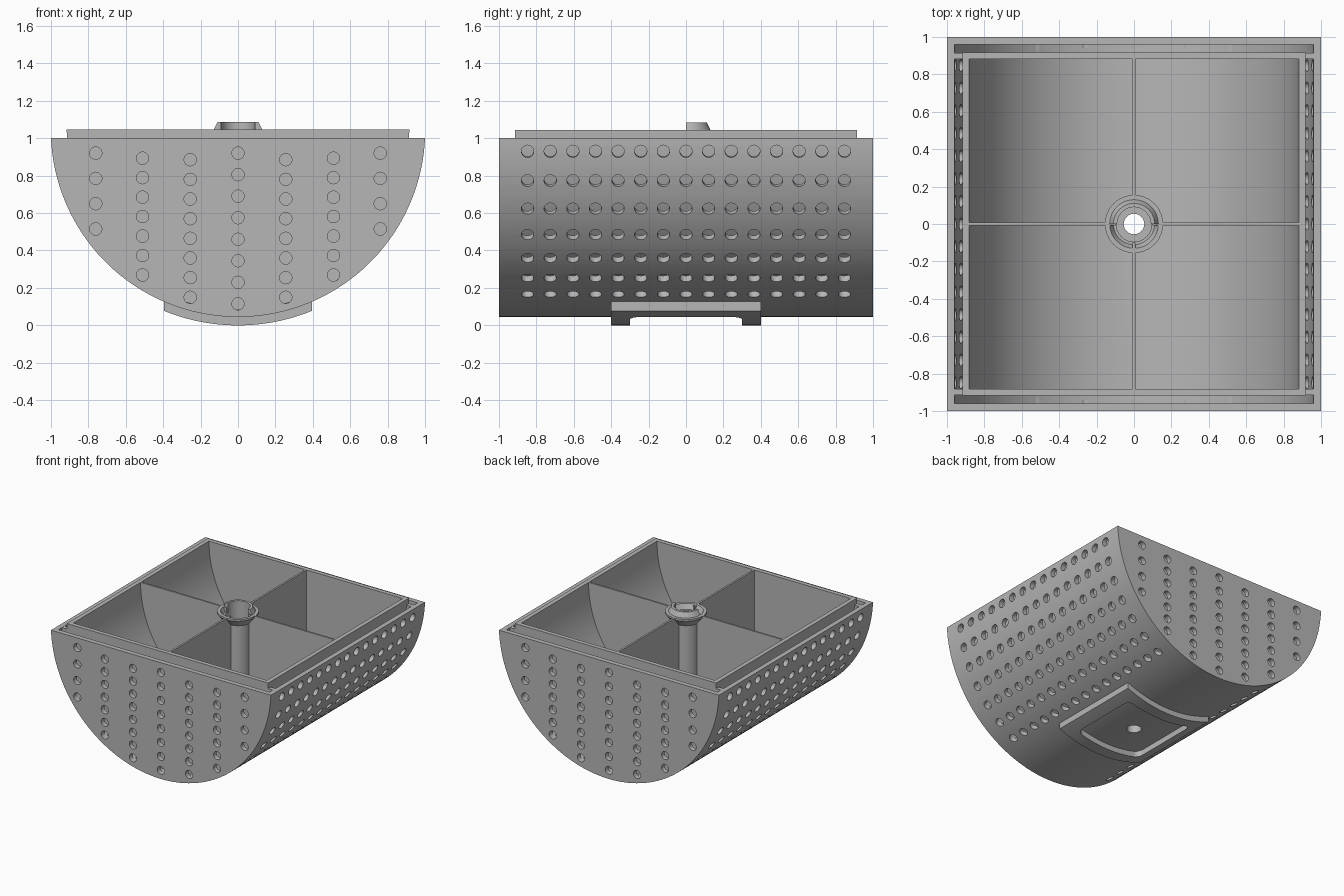
import bpy, bmesh, math
from mathutils import Matrix, Vector

if "Cube" in bpy.data.objects:
    bpy.data.objects.remove(bpy.data.objects["Cube"])

AXIS = 1.045          # height of the trough's centre line, also the lip height
grey = bpy.data.materials.new("plain grey")
grey.use_nodes = True
grey.diffuse_color = (0.47, 0.47, 0.47, 1)
grey.node_tree.nodes["Principled BSDF"].inputs["Base Color"].default_value = grey.diffuse_color


def finish(name, bm):
    bmesh.ops.recalc_face_normals(bm, faces=bm.faces[:])
    mesh = bpy.data.meshes.new(name)
    bm.to_mesh(mesh)
    bm.free()
    mesh.materials.append(grey)
    ob = bpy.data.objects.new(name, mesh)
    bpy.context.collection.objects.link(ob)
    return ob


def activate(ob):
    bpy.ops.object.select_all(action="DESELECT")
    ob.select_set(True)
    bpy.context.view_layer.objects.active = ob


def smooth(ob):
    activate(ob)
    bpy.ops.object.shade_smooth_by_angle(angle=math.radians(25))


def cut(ob, cutter):
    mod = ob.modifiers.new("cut", "BOOLEAN")
    mod.operation, mod.solver, mod.object = "DIFFERENCE", "EXACT", cutter
    activate(ob)
    bpy.ops.object.modifier_apply(modifier=mod.name)


def arc(r, a0, a1, n):
    """Points on the lower half circle, angles measured down from +x."""
    return [(r * math.cos(a), AXIS - r * math.sin(a))
            for a in (a0 + (a1 - a0) * i / n for i in range(n + 1))]


def half_round(r, top, n=72):
    a = math.asin((AXIS - top) / r)
    return arc(r, a, math.pi - a, n)


def prism(name, profile, y0, y1):
    bm = bmesh.new()
    ends = [[bm.verts.new((x, y, z)) for x, z in profile] for y in (y0, y1)]
    for e in ends:
        bm.faces.new(e)
    for i in range(len(profile)):
        j = (i + 1) % len(profile)
        bm.faces.new((ends[0][i], ends[0][j], ends[1][j], ends[1][i]))
    return finish(name, bm)


def trough(name, r_out, r_in, top):
    """Half-round tub with end walls as thick as its shell."""
    bm = bmesh.new()
    corners = []
    for r in (r_out, r_in):
        prof = half_round(r, top)
        a, b = [[bm.verts.new((x, y, z)) for x, z in prof] for y in (-r, r)]
        bm.faces.new(a)
        bm.faces.new(b)
        for i in range(len(prof) - 1):
            bm.faces.new((a[i], a[i + 1], b[i + 1], b[i]))
        corners.append([a[0], b[0], b[-1], a[-1]])
    o, n = corners
    for i in range(4):
        j = (i + 1) % 4
        bm.faces.new((o[i], o[j], n[j], n[i]))
    return finish(name, bm)


def lathe(name, profile, sweep=math.tau, n=48):
    bm = bmesh.new()
    full = sweep == math.tau
    rings = [[bm.verts.new((r * math.cos(a), r * math.sin(a), z)) for r, z in profile]
             for a in (sweep * i / n for i in range(n if full else n + 1))]
    for k in range(n):
        p, q = rings[k], rings[(k + 1) % len(rings)]
        for i in range(len(profile)):
            j = (i + 1) % len(profile)
            bm.faces.new((p[i], p[j], q[j], q[i]))
    if not full:
        bm.faces.new(rings[0])
        bm.faces.new(rings[-1])
    return finish(name, bm)


def peg(bm, centre, direction, r=0.033, depth=0.1, n=18):
    rot = Vector(direction).to_track_quat("Z", "Y").to_matrix().to_4x4()
    bmesh.ops.create_cone(bm, cap_ends=True, segments=n, radius1=r, radius2=r,
                          depth=depth, matrix=Matrix.Translation(centre) @ rot)


# Cutter for the ventilation holes
bm = bmesh.new()
for side in (-1, 1):
    for row in range(7):
        a = math.radians(6.6 + 9.17 * row)
        d = Vector((side * math.cos(a), 0, -math.sin(a)))
        for col in range(15):
            peg(bm, d * 0.99 + Vector((0, (col - 7) * 0.121, AXIS)), d)
    # End holes: column offset, top height, spacing, count
    for x, top, step, count in ((0, .92, .115, 8), (.255, .885, .105, 8),
                                (.51, .893, .104, 7), (.76, .92, .135, 4)):
        for sx in ((-1, 1) if x else (1,)):
            for i in range(count):
                peg(bm, (sx * x, side * 0.99, top - i * step), (0, 1, 0))
holes = finish("hole_cutter", bm)

# Cutter for the central bore
bm = bmesh.new()
peg(bm, (0, 0, 0.1), (0, 0, 1), 0.055, 0.5, 48)
bore = finish("bore_cutter", bm)

# Perforated outer shell and plain inner shell with raised lip
outer = trough("outer_shell", 1.0, 0.96, 1.0)
inner = trough("inner_shell", 0.915, 0.88, AXIS)
cut(outer, holes)
for ob in (outer, inner):
    cut(ob, bore)
    smooth(ob)

# End webs joining the inner shell to the outer shell
for s, label in ((-1, "front"), (1, "back")):
    smooth(prism(label + "_web", half_round(0.97, 0.999), s * 0.8805, s * 0.9145))

# Compartment dividers, stopping at the central column
T = 0.0075
for s, label in ((1, "left"), (-1, "right")):
    curve = arc(0.89, 0, math.acos(0.1 / 0.89), 30) + [(0.1, AXIS)]
    smooth(prism(label + "_divider", [(s * x, z) for x, z in curve], -T, T))
for s, label in ((-1, "front"), (1, "back")):
    prism(label + "_divider", [(-T, 0.14), (T, 0.14), (T, AXIS), (-T, AXIS)], s * 0.1, s * 0.89)

# Hollow column with flared socket, and half ring that stands up from it
smooth(lathe("column", [(.055, .06), (.105, .06), (.105, .97), (.155, 1.03), (.155, AXIS),
                        (.13, AXIS), (.11, 1.005), (.095, 1.005), (.095, .93), (.055, .93)]))
smooth(lathe("locating_half_ring", [(.13, 1.0), (.13, AXIS), (.11, 1.085), (.09, 1.085),
                                    (.09, 1.0)], math.pi, 24))

# Curved foot frame with a rounded opening
def foot_arc(r):
    a = math.acos(0.395 / r)
    return arc(r, a, math.pi - a, 28)

foot = prism("foot_frame", foot_arc(1.045) + foot_arc(0.99)[::-1], -0.4, 0.4)
bm = bmesh.new()
bmesh.ops.create_cube(bm, size=0.6)
upright = [e for e in bm.edges if abs(e.verts[0].co.z - e.verts[1].co.z) > 0.1]
bmesh.ops.bevel(bm, geom=upright, offset=0.05, segments=6, affect="EDGES", profile=0.5)
opening = finish("foot_cutter", bm)
cut(foot, opening)
smooth(foot)

for helper in (holes, bore, opening):
    bpy.data.objects.remove(helper)
